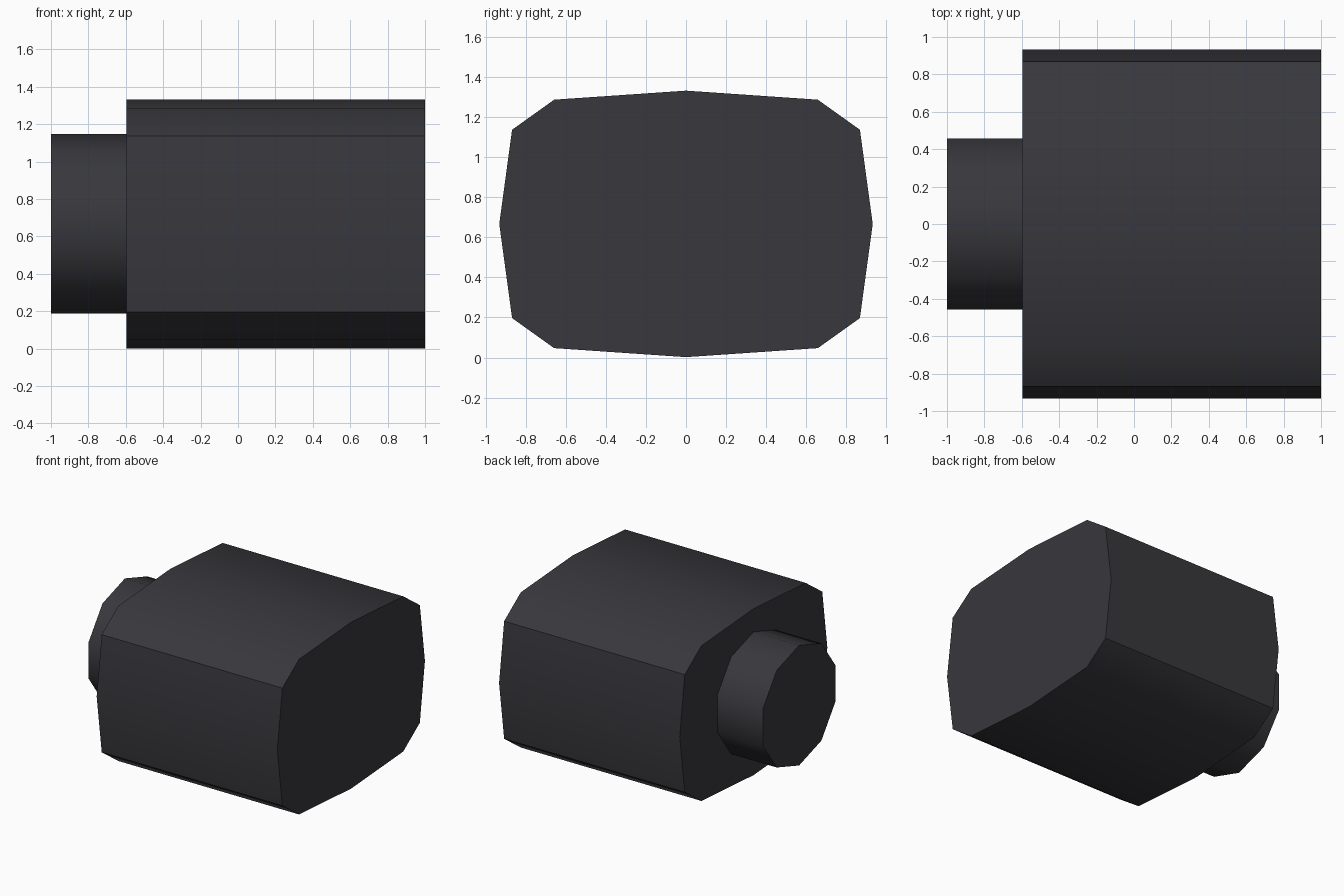
import bpy, bmesh, math

if "Cube" in bpy.data.objects:
    bpy.data.objects.remove(bpy.data.objects["Cube"])

dark = bpy.data.materials.new("charcoal")
dark.diffuse_color = (0.040, 0.039, 0.046, 1)
dark.use_nodes = True
dark.node_tree.nodes["Principled BSDF"].inputs["Base Color"].default_value = dark.diffuse_color
MID_Z = 0.667


def prism(name, outline, x0, x1):
    """Extrude a closed (y, z) outline along x, capped at both ends."""
    bm = bmesh.new()
    base = bm.faces.new([bm.verts.new((x0, y, MID_Z + z)) for y, z in outline])
    ext = bmesh.ops.extrude_face_region(bm, geom=[base], use_keep_orig=True)
    moved = [v for v in ext["geom"] if isinstance(v, bmesh.types.BMVert)]
    bmesh.ops.translate(bm, vec=(x1 - x0, 0, 0), verts=moved)
    bmesh.ops.recalc_face_normals(bm, faces=bm.faces)
    mesh = bpy.data.meshes.new(name)
    bm.to_mesh(mesh)
    bm.free()
    mesh.materials.append(dark)
    obj = bpy.data.objects.new(name, mesh)
    bpy.context.collection.objects.link(obj)
    bpy.ops.object.select_all(action='DESELECT')
    obj.select_set(True)
    bpy.context.view_layer.objects.active = obj
    bpy.ops.object.shade_smooth_by_angle(angle=math.radians(40))
    return obj


# main body: rounded barrel section, mirrored from one quarter
quarter = [(0.932, 0), (0.868, 0.47), (0.658, 0.62), (0, 0.665)]
half = quarter + [(-y, z) for y, z in quarter[-2::-1]]
section = half + [(y, -z) for y, z in half[-2:0:-1]]
prism("body", section, -0.597, 1.0)

# ten-sided stub on the left end
stub = [(0.48 * math.sin(math.tau * i / 10), 0.48 * math.cos(math.tau * i / 10))
        for i in range(10)]
prism("stub", stub, -1.0, -0.597)
